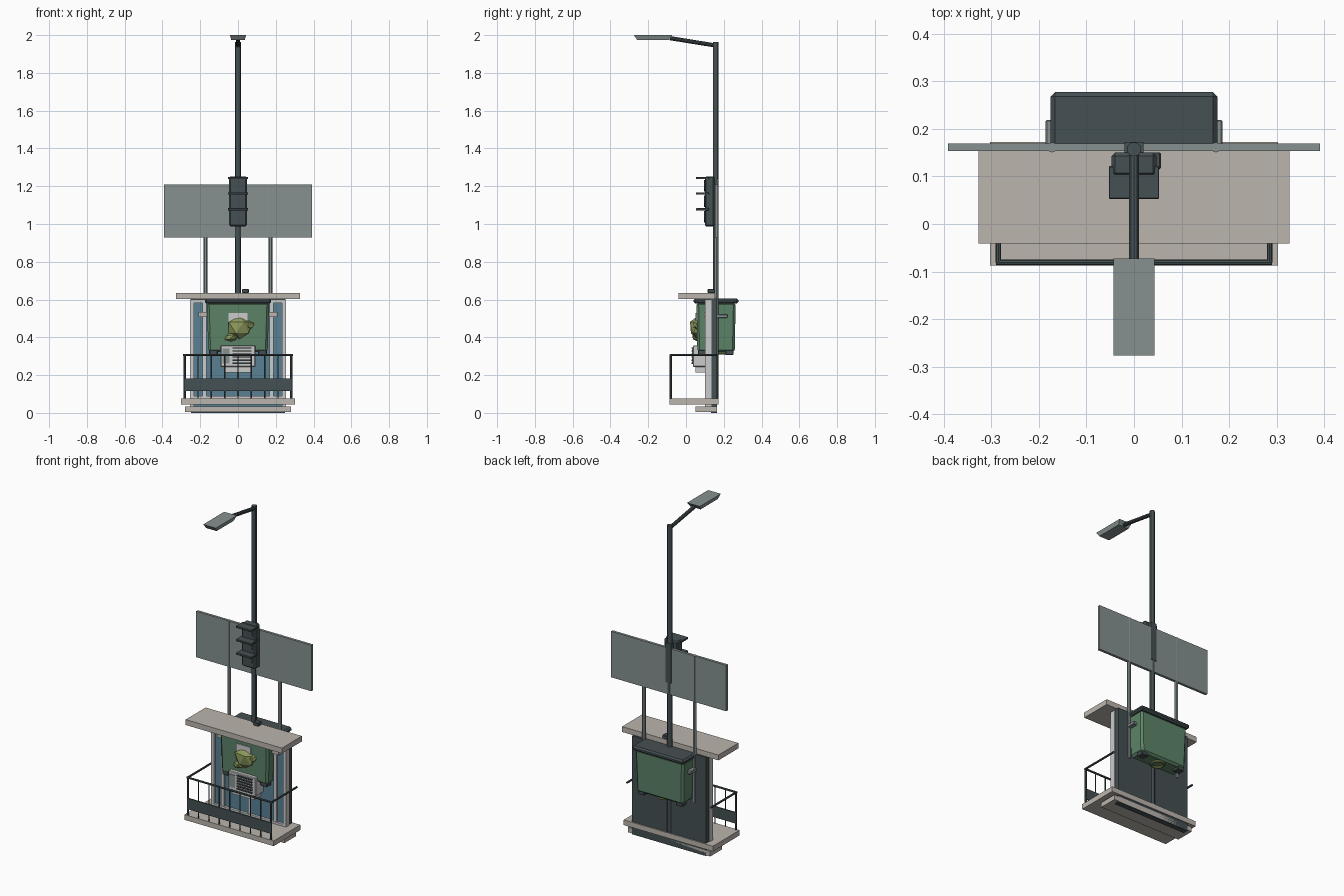
import bpy, bmesh, random
from mathutils import Vector

if "Cube" in bpy.data.objects:
    bpy.data.objects.remove(bpy.data.objects["Cube"])

random.seed(4)
MATS = {}
COL = dict(dark=(.06, .08, .085), stone=(.50, .46, .42), blue=(.10, .22, .30), green=(.11, .23, .14),
           grey=(.24, .28, .28), white=(.62, .62, .60), olive=(.27, .33, .11))


def paint(ob, name, color):
    ob.name = name
    if color not in MATS:
        MATS[color] = bpy.data.materials.new(color + "_paint")
        MATS[color].diffuse_color = (*COL[color], 1)
    ob.data.materials.append(MATS[color])
    return ob


def box(name, x, y, z, color, bevel=0, taper=1):
    """Box from (min, max) ranges; taper scales the bottom face."""
    bm = bmesh.new()
    bmesh.ops.create_cube(bm, size=1)
    c = [(r[0] + r[1]) / 2 for r in (x, y, z)]
    s = [r[1] - r[0] for r in (x, y, z)]
    for v in bm.verts:
        t = taper if v.co.z < 0 else 1
        v.co = Vector((c[0] + v.co.x * s[0] * t, c[1] + v.co.y * s[1] * t, c[2] + v.co.z * s[2]))
    if bevel:
        bmesh.ops.bevel(bm, geom=bm.edges[:], offset=bevel, segments=1, affect='EDGES')
    me = bpy.data.meshes.new(name)
    bm.to_mesh(me)
    bm.free()
    ob = bpy.data.objects.new(name, me)
    bpy.context.collection.objects.link(ob)
    return paint(ob, name, color)


def rod(name, a, b, r, color, sides=10):
    a, b = Vector(a), Vector(b)
    bpy.ops.mesh.primitive_cylinder_add(vertices=sides, radius=r, depth=(b - a).length, location=(a + b) / 2,
                                        rotation=(b - a).to_track_quat('Z', 'Y').to_euler())
    ob = bpy.context.object
    bpy.ops.object.shade_smooth_by_angle()
    return paint(ob, name, color)


# Floor slabs, wall and roof
box("plinth", (-.28, .28), (.05, .165), (.005, .035), "stone")
box("balcony_slab", (-.303, .303), (-.087, .172), (.045, .077), "stone")
box("back_wall", (-.25, .25), (.132, .165), (0, .605), "dark")
box("roof_slab", (-.327, .327), (-.041, .153), (.603, .636), "stone")
box("roof_junction_box", (.022, .057), (.115, .15), (.634, .657), "dark", .003)

# Glazed door front with its frame
box("door_glass", (-.236, .236), (.115, .135), (.03, .6), "blue")
box("door_head", (-.255, .255), (.10, .135), (.583, .6), "white")
box("door_sill", (-.236, .236), (.10, .135), (.075, .09), "white")
for s in (-1, 1):
    box("door_jamb", sorted((s * .234, s * .255)), (.10, .135), (.03, .59), "white")
    box("door_stile", sorted((s * .168, s * .188)), (.103, .13), (.08, .59), "white")
    box("door_hinge_block", sorted((s * .165, s * .21)), (.095, .115), (.508, .535), "stone")
box("door_mullion", (-.006, .006), (.106, .13), (.08, .59), "white")

# Balcony railing
for s in (-1, 1):
    rod("side_handrail", (s * .285, -.081, .307), (s * .285, .165, .307), .006, "dark", 8)
rod("front_handrail", (-.29, -.081, .307), (.29, -.081, .307), .006, "dark", 8)
for i in range(9):
    x = -.282 + i * .0705
    rod("baluster", (x, -.081, .07), (x, -.081, .307), .006 if i in (0, 8) else .0035, "dark", 8)
box("railing_panel", (-.287, .287), (-.086, -.078), (.115, .182), "dark")

# Waste bin set through the wall
box("bin_body", (-.165, .165), (.055, .263), (.322, .585), "green", .012, .95)
box("bin_lid", (-.175, .175), (.04, .277), (.578, .606), "dark", .009)
for s in (-1, 1):
    box("bin_trunnion", sorted((s * .15, s * .186)), (.155, .219), (.502, .522), "grey", .003)
    for y in (.085, .23):
        box("bin_caster", (s * .13 - .023, s * .13 + .023), (y - .022, y + .022), (.306, .335), "dark", .004)
bpy.ops.mesh.primitive_torus_add(major_segments=20, minor_segments=8, major_radius=.036, minor_radius=.007,
                                 location=(0, .205, .316))
bpy.ops.object.shade_smooth_by_angle()
paint(bpy.context.object, "drain_ring", "olive")
box("bin_notice", (-.05, .05), (.05, .06), (.47, .53), "white")

# Faceted rubbish sacks
for loc, sc in (((.008, .06, .45), (.075, .042, .066)), ((-.035, .06, .40), (.038, .03, .025)),
                ((.06, .06, .465), (.03, .025, .025))):
    bpy.ops.mesh.primitive_ico_sphere_add(subdivisions=1, radius=1, location=loc)
    ob = bpy.context.object
    for v in ob.data.vertices:
        k = random.uniform(.85, 1.1)
        v.co = Vector([v.co[j] * sc[j] * k for j in range(3)])
    paint(ob, "rubbish_sack", "olive")

# Air conditioner with louvres
box("cooler_case", (-.092, .092), (.037, .12), (.243, .358), "white", .004)
box("cooler_tray", (-.075, .075), (.05, .12), (.214, .245), "white")
for i in range(6):
    z = .26 + i * .016
    box("cooler_louvre", (-.03, .072), (.029, .04), (z, z + .007), "dark")
box("cooler_side_grille", (-.082, -.045), (.033, .04), (.262, .34), "grey")

# Sign board on two posts
box("sign_board", (-.391, .391), (.153, .169), (.928, 1.21), "grey")
for s in (-1, 1):
    rod("sign_post", (s * .172, .161, .31), (s * .172, .161, 1.21), .0105, "grey", 12)

# Street lamp
rod("lamp_pole", (0, .157, .05), (0, .157, 1.963), .015, "dark", 12)
rod("lamp_arm", (0, .157, 1.945), (0, -.085, 1.984), .011, "dark", 10)
box("lamp_head", (-.043, .043), (-.276, -.073), (1.973, 2), "grey", 0, .82)

# Traffic signal with visors
box("signal_case", (-.047, .047), (.10, .15), (.988, 1.252), "dark", .007)
box("signal_bracket", (-.02, .02), (.14, .172), (1.0, 1.24), "dark")
for z in (1.078, 1.161, 1.243):
    box("signal_visor", (-.053, .053), (.053, .122), (z - .006, z + .006), "dark", .002)
    rod("signal_lens", (0, .102, z - .04), (0, .096, z - .04), .03, "dark", 16)

for m in bpy.data.materials:
    if m.users and not m.is_grease_pencil:
        m.use_nodes = True
        m.node_tree.nodes["Principled BSDF"].inputs["Base Color"].default_value = m.diffuse_color
